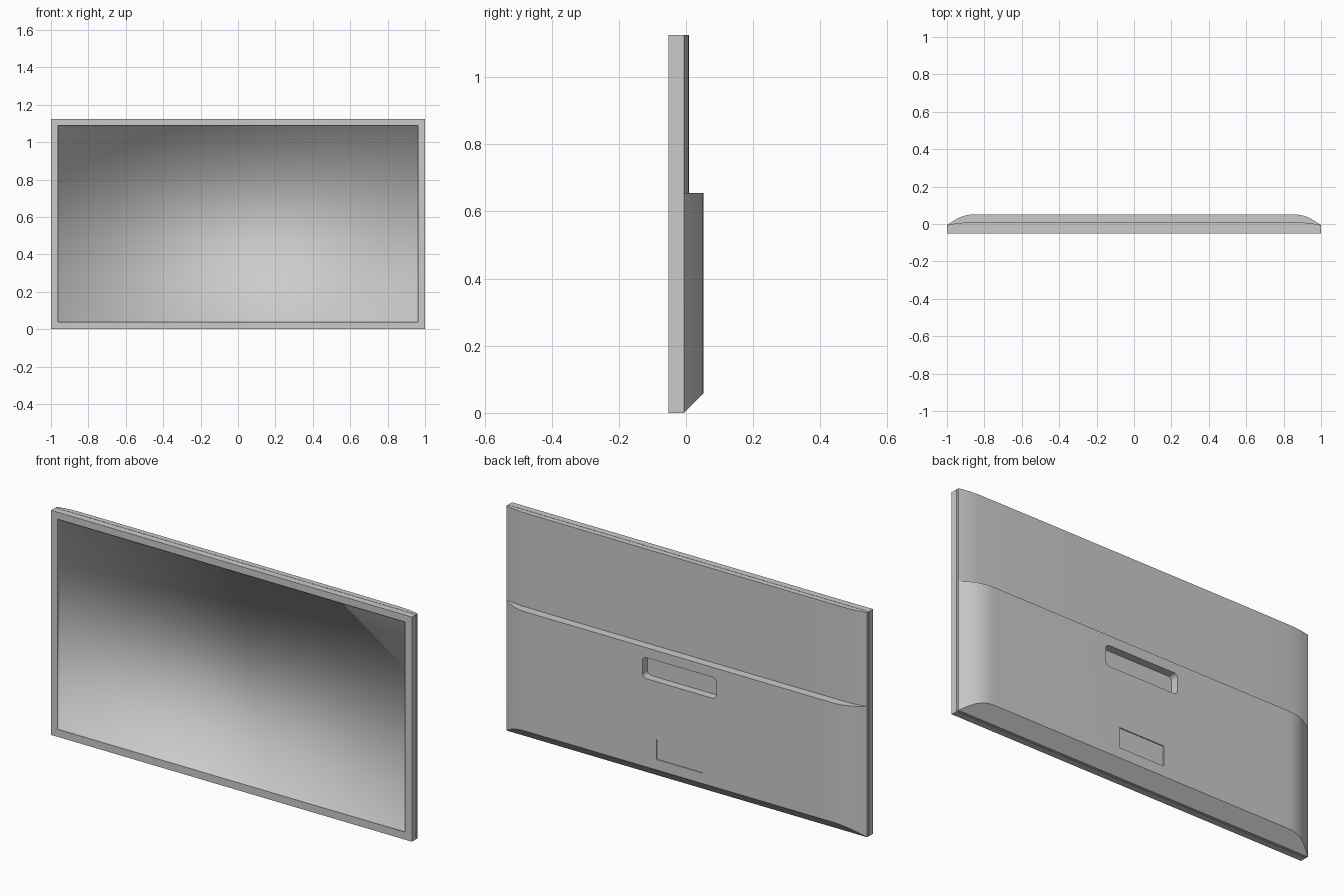
import bpy, bmesh, math

if "Cube" in bpy.data.objects:
    bpy.data.objects.remove(bpy.data.objects["Cube"])

H = 1.125          # overall height
Y0 = -0.006        # plane where the back bulge starts


def finish(name, bm, smooth=None):
    bmesh.ops.recalc_face_normals(bm, faces=bm.faces)
    me = bpy.data.meshes.new(name)
    bm.to_mesh(me)
    bm.free()
    ob = bpy.data.objects.new(name, me)
    bpy.context.collection.objects.link(ob)
    if smooth:
        bpy.ops.object.select_all(action='DESELECT')
        ob.select_set(True)
        bpy.context.view_layer.objects.active = ob
        bpy.ops.object.shade_smooth_by_angle(angle=math.radians(smooth))
    return ob


def rect(bm, x, z0, z1, y):
    return [bm.verts.new(p) for p in ((-x, y, z0), (x, y, z0), (x, y, z1), (-x, y, z1))]


def bridge(bm, a, b):
    n = len(a)
    return [bm.faces.new((a[i], a[(i + 1) % n], b[(i + 1) % n], b[i])) for i in range(n)]


def plate(name, x, z0, z1, y0, y1):
    bm = bmesh.new()
    a, b = rect(bm, x, z0, z1, y0), rect(bm, x, z0, z1, y1)
    bridge(bm, a, b)
    bm.faces.new(a)
    bm.faces.new(b)
    return finish(name, bm)


def mirrored(half):
    """Right half of an x/y outline, mirrored to the left."""
    return half + [(-x, y) for x, y in reversed(half)]


def upright_prism(name, half, low, high):
    """Extrude an x/y outline upward; low(y) gives the bottom height."""
    bm = bmesh.new()
    pts = mirrored(half)
    a = [bm.verts.new((x, y, low(y))) for x, y in pts]
    b = [bm.verts.new((x, y, high)) for x, y in pts]
    bridge(bm, a, b)
    bm.faces.new(a)
    bm.faces.new(b)
    return finish(name, bm, 30)


def pocket(target, name, w, z0, z1, r, floor):
    """Cut a rounded rectangular pocket into the back."""
    bm = bmesh.new()
    out = []
    for i, (sx, z) in enumerate(((1, z1 - r), (-1, z1 - r), (-1, z0 + r), (1, z0 + r))):
        for k in range(6):
            t = math.radians(90 * i + 18 * k)
            out.append((sx * (w - r) + r * math.cos(t), z + r * math.sin(t)))
    a = [bm.verts.new((x, floor, z)) for x, z in out]
    b = [bm.verts.new((x, 0.1, z)) for x, z in out]
    bridge(bm, a, b)
    bm.faces.new(a)
    bm.faces.new(b)
    cutter = finish(name, bm)
    cutter.hide_render = True
    cutter.display_type = 'WIRE'
    mod = target.modifiers.new(name, 'BOOLEAN')
    mod.operation = 'DIFFERENCE'
    mod.object = cutter


# Front bezel, open in the middle
bm = bmesh.new()
outer = rect(bm, 1, 0, H, -0.052)
inner = rect(bm, 0.963, 0.038, 1.09, -0.052)
back = rect(bm, 1, 0, H, -0.019)
bridge(bm, outer, inner)
bridge(bm, outer, back)
bm.faces.new(back)
finish("bezel", bm)

# Recessed screen, softly shaded into its side walls
bm = bmesh.new()
rim = rect(bm, 0.963, 0.038, 1.09, -0.052)
glass = rect(bm, 0.963, 0.038, 1.09, -0.034)
bridge(bm, rim, glass)
bm.faces.new(glass)
bm.normal_update()
screen = finish("screen", bm)
bm = bmesh.new()
bm.from_mesh(screen.data)
bm.normal_update()
if max(bm.faces, key=lambda f: f.calc_area()).normal.y > 0:
    bmesh.ops.reverse_faces(bm, faces=bm.faces)
for f in bm.faces:
    f.smooth = True
bm.to_mesh(screen.data)
bm.free()

# Seam filler and back frame
plate("seam", 0.997, 0.003, H - 0.003, -0.019, -0.017)
plate("back_frame", 1, 0, H, -0.017, Y0)

# Thin upper back panel
upright_prism("upper_back_panel",
              [(1, Y0), (0.97, 0.0), (0.94, 0.005), (0.9, 0.008), (0.6, 0.0095)],
              lambda y: 0.64, H)

# Deep lower housing with rounded sides and a 45 degree underside
housing = upright_prism("lower_housing",
                        [(1, Y0), (0.98, 0.008), (0.96, 0.02), (0.935, 0.034), (0.91, 0.043),
                         (0.885, 0.049), (0.86, 0.0515), (0.83, 0.052)],
                        lambda y: y - Y0, 0.655)
pocket(housing, "handle_cutter", 0.205, 0.5, 0.605, 0.022, 0.012)
pocket(housing, "port_cutter", 0.127, 0.11, 0.212, 0.003, 0.047)
